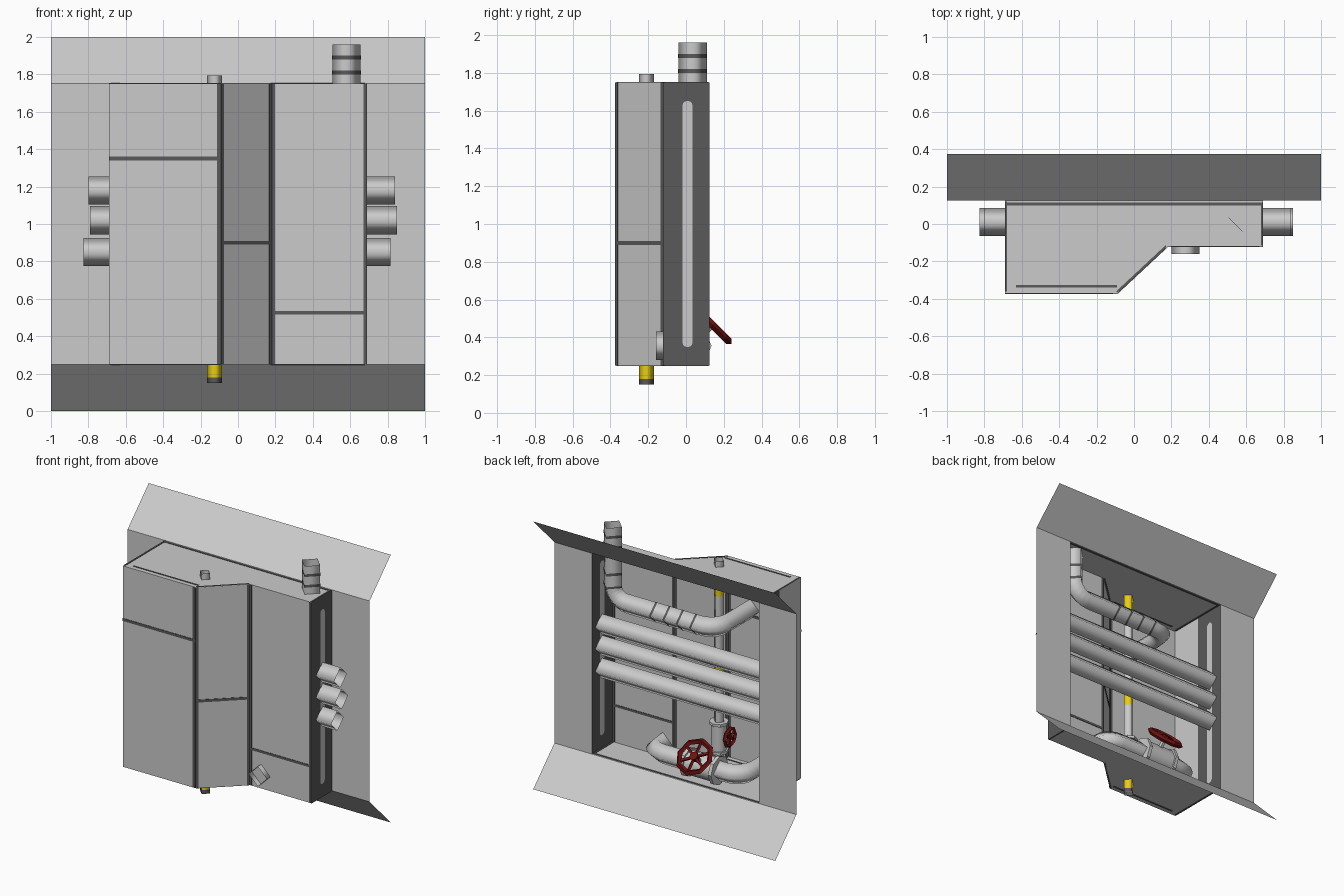
import bpy, bmesh, math
from mathutils import Vector

if "Cube" in bpy.data.objects:
    bpy.data.objects.remove(bpy.data.objects["Cube"])


def material(name, rgb):
    m = bpy.data.materials.new(name)
    m.diffuse_color = (*rgb, 1)
    m.use_nodes = True
    m.node_tree.nodes["Principled BSDF"].inputs["Base Color"].default_value = m.diffuse_color
    return m


GREY = material("light_grey_metal", (0.6, 0.6, 0.6))
DARK = material("dark_grey_metal", (0.1, 0.1, 0.1))
YELLOW = material("yellow_paint", (0.85, 0.65, 0.01))
RED = material("dark_red_paint", (0.16, 0.006, 0.006))


def finish(name, bm, mats, smooth=False):
    me = bpy.data.meshes.new(name)
    bm.to_mesh(me)
    bm.free()
    for m in mats:
        me.materials.append(m)
    for p in me.polygons:
        p.use_smooth = smooth
    ob = bpy.data.objects.new(name, me)
    bpy.context.collection.objects.link(ob)
    return ob


def face(bm, pts, mat=0):
    f = bm.faces.new([bm.verts.new(p) for p in pts])
    f.material_index = mat


def box(name, centre, size, mat, turn=0):
    bm = bmesh.new()
    bmesh.ops.create_cube(bm, size=1)
    bmesh.ops.scale(bm, vec=size, verts=bm.verts)
    ob = finish(name, bm, [mat])
    ob.location = centre
    ob.rotation_euler.z = turn


def fillet(pts, radius, steps=6):
    """Round the inner corners of a path."""
    pts = [Vector(p) for p in pts]
    out = [pts[0]]
    for a, b, c in zip(pts, pts[1:], pts[2:]):
        u, v = (a - b).normalized(), (c - b).normalized()
        mid = b + (u + v) * radius
        for i in range(steps + 1):
            t = math.pi / 2 * i / steps
            out.append(mid - v * radius * math.cos(t) - u * radius * math.sin(t))
    return out + [pts[-1]]


def tube(name, path, r, mat, sides=4, capped=False):
    """Sweep a regular section along a path, carrying its frame round bends."""
    path = [Vector(p) for p in path]
    n = len(path)
    bm = bmesh.new()
    old = (path[1] - path[0]).normalized()
    axis = Vector((0, 0, 1)) if abs(old.z) < 0.7 else Vector((1, 0, 0))
    side = (axis - old * axis.dot(old)).normalized()
    rings = []
    for i, p in enumerate(path):
        tan = (path[min(i + 1, n - 1)] - path[max(i - 1, 0)]).normalized()
        side = old.rotation_difference(tan) @ side
        other = tan.cross(side)
        old = tan
        rings.append([bm.verts.new(p + r * (side * math.cos(a) + other * math.sin(a)))
                      for a in (2 * math.pi * k / sides for k in range(sides))])
    for a, b in zip(rings, rings[1:]):
        for k in range(sides):
            j = (k + 1) % sides
            bm.faces.new((a[k], a[j], b[j], b[k]))
    if capped:
        bm.faces.new(rings[0][::-1])
        bm.faces.new(rings[-1])
    return finish(name, bm, [mat], smooth=not capped)


def handwheel(name, centre, axis, radius, thick, base):
    """Eight-sided rim, three crossing bars and a stem."""
    centre, axis = Vector(centre), Vector(axis).normalized()
    q = axis.to_track_quat('Z', 'Y')
    bpy.ops.mesh.primitive_torus_add(major_segments=8, minor_segments=4,
                                     major_radius=radius, minor_radius=thick,
                                     location=centre, rotation=q.to_euler())
    rim = bpy.context.object
    rim.name = name + "_rim"
    rim.data.materials.append(RED)
    for i in range(3):
        a = math.pi * i / 3 + math.pi / 6
        d = q @ Vector((math.cos(a), math.sin(a), 0)) * radius
        tube(name + "_spoke", [centre - d, centre + d], thick * 0.6, RED, 4, True)
    tube(name + "_hub", [centre - axis * thick, centre + axis * thick],
         radius * 0.25, RED, 8, True)
    tube(name + "_stem", [base, centre], thick * 0.9, GREY, 6, True)


# Wall frame: two side panels and two flared flaps
bm = bmesh.new()
for s in (-1, 1):
    face(bm, [(s, .125, .25), (s * .69, .125, .25), (s * .69, .125, 1.75), (s, .125, 1.75)][::s])
    z0, z1 = 1 + s * .75, 1 + s
    face(bm, [(-1, .125, z0), (1, .125, z0), (1, .375, z1), (-1, .375, z1)][::s])
bmesh.ops.remove_doubles(bm, verts=bm.verts, dist=0.0001)
finish("wall_frame", bm, [GREY])

# Recessed housing, open at the back; rear parts of its sides are dark
outline = [(-.69, .125), (-.69, -.12), (-.69, -.372), (-.09, -.372),
           (.18, -.12), (.69, -.12), (.69, .125)]
bm = bmesh.new()
for i, (a, b) in enumerate(zip(outline, outline[1:])):
    face(bm, [(*a, .25), (*b, .25), (*b, 1.75), (*a, 1.75)], 1 if i in (0, 5) else 0)
face(bm, [(*p, 1.75) for p in outline])
face(bm, [(*p, .25) for p in outline[::-1]])
bmesh.ops.remove_doubles(bm, verts=bm.verts, dist=0.0001)
finish("housing", bm, [GREY, DARK])

# Light rounded slot plates on both housing sides
for s in (-1, 1):
    bm = bmesh.new()
    ends = []
    for i in range(14):
        a = math.pi * (i if i < 7 else i - 1) / 6
        ends.append((.027 * math.cos(a) + .008, (1.625 if i < 7 else .375) + .027 * math.sin(a)))
    for x in (-.003, .003):
        face(bm, [(s * .69 + x, y, z) for y, z in ends])
    finish("side_slot", bm, [GREY])

# Dark panel seams: upright at the corners, level across the panels
turn = math.atan2(.252, .27)
for x, y, w, t in ((-.102, -.372, .022, 0), (-.084, -.366, .02, turn),
                   (.174, -.126, .02, turn), (.19, -.12, .018, 0), (.681, -.12, .018, 0)):
    box("upright_seam", (x, y, 1), (w, .006, 1.496), DARK, t)
box("left_panel_seam", (-.39, -.372, 1.35), (.6, .006, .02), DARK)
box("slant_panel_seam", (.045, -.246, .9), (.365, .006, .02), DARK, turn)
box("right_panel_seam", (.435, -.12, .525), (.5, .006, .018), DARK)
for z in (.25, 1.75):
    box("cap_back_seam", (0, .108, z), (1.36, .016, .006), DARK)
    box("cap_left_seam", (-.684, -.12, z), (.012, .48, .006), DARK)
    box("cap_right_seam", (.684, 0, z), (.012, .23, .006), DARK)
    box("cap_slant_seam", (.04, -.241, z), (.36, .01, .006), DARK, turn)
    box("cap_front_seam", (-.36, -.333, z), (.54, .012, .006), DARK)

# Three straight pipes through both sides
for z, x0, x1 in ((1.18, -.8, .84), (1.02, -.79, .85), (.85, -.825, .815)):
    tube("cross_pipe", [(x0, .01, z), (x1, .01, z)], .075, GREY)

# Upper pipe: down from the top, across, then out to the front panel
tube("upper_pipe", fillet([(.58, .035, 1.96), (.58, .035, 1.4), (-.27, .035, 1.4),
                           (-.27, -.372, 1.4)], .12), .075, GREY)
for z in (1.89, 1.81, 1.61, 1.51):
    tube("pipe_ring", [(.58, .035, z - .01), (.58, .035, z + .01)], .077, DARK)
for x in (.22, .11, 0, -.11):
    tube("pipe_ring", [(x - .008, .035, 1.4), (x + .008, .035, 1.4)], .077, DARK)

# Lower pipe with a large valve
tube("lower_pipe", fillet([(.275, -.16, .355), (.275, .03, .355), (-.48, .03, .355),
                           (-.48, -.372, .355)], .12), .075, GREY)
tube("valve_body", [(x, .03, .355) for x in (-.28, -.22, -.12, -.06)], .09, GREY, 8)
for x in (-.3, -.06):
    tube("valve_flange", [(x, .03, .355), (x + .025, .03, .355)], .105, GREY, 8, True)
handwheel("large_handwheel", (-.17, .14, .465), (0, 1, 1), .122, .02, (-.17, .03, .355))

# Thin upright pipe with painted bands
PX, PY = -.125, -.21
for z0, z1, m in ((.15, .18, DARK), (.18, .25, YELLOW), (.25, .86, GREY),
                  (.86, 1.02, YELLOW), (1.02, 1.53, GREY), (1.53, 1.75, YELLOW),
                  (1.75, 1.795, GREY)):
    tube("upright_pipe", [(PX, PY, z0), (PX, PY, z1)], .04, m)
tube("small_valve_body", [(PX, PY, .38), (PX, PY, .58)], .055, GREY, 8)
for z in (.36, .57):
    tube("small_valve_flange", [(PX, PY, z), (PX, PY, z + .02)], .068, GREY, 8, True)
handwheel("small_handwheel", (-.215, PY, .49), (-1, 0, 0), .065, .014, (PX, PY, .49))
